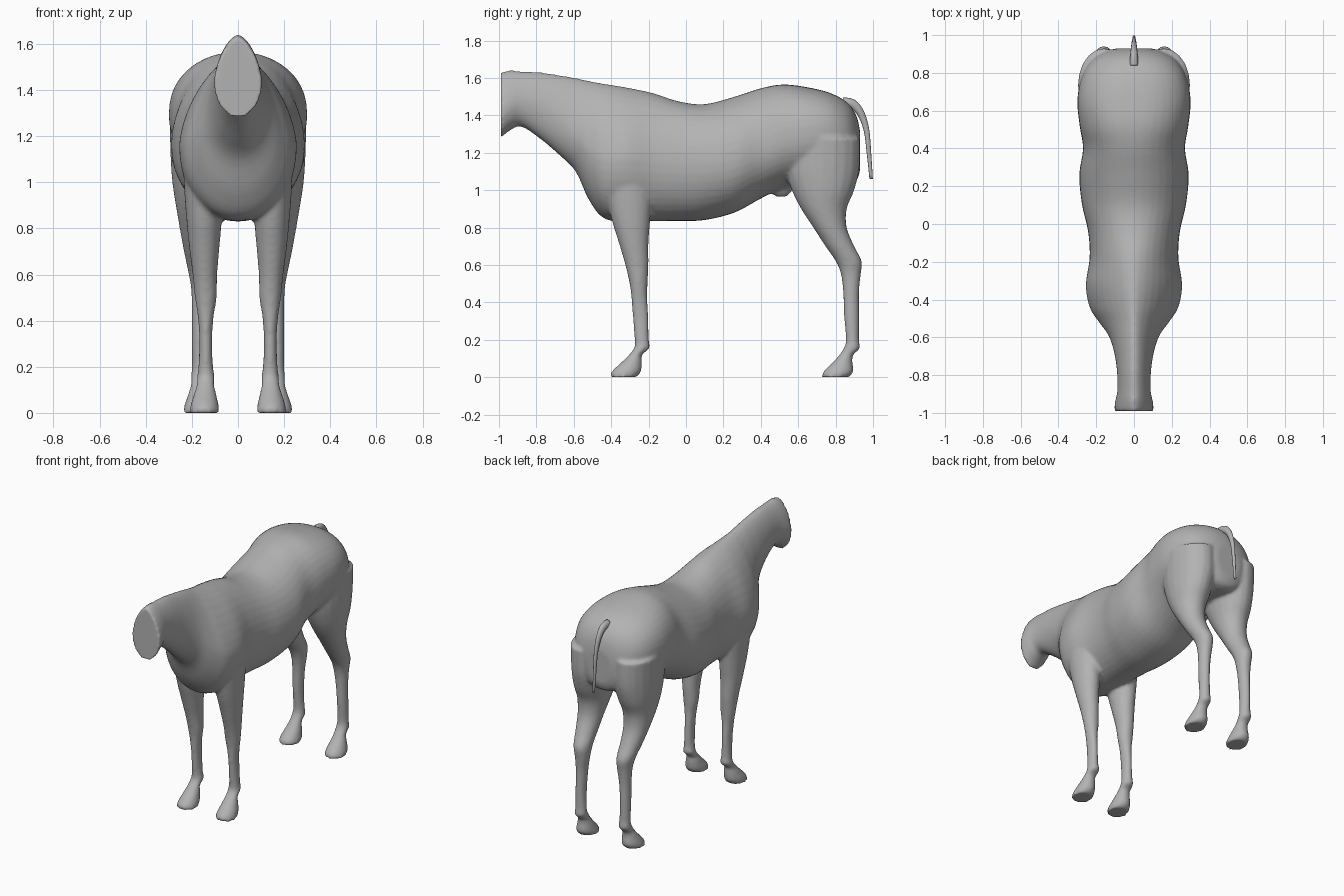
import bpy, bmesh, math
from mathutils import Vector

coat = bpy.data.materials.new("grey coat")
coat.diffuse_color = (0.45, 0.45, 0.45, 1)


def spline_rows(rows, steps=4):
    """Resample rows of numbers along a smooth curve."""
    rows = [Vector(r) for r in rows]
    out = []
    for i in range(len(rows) - 1):
        a, b, c, d = rows[max(i - 1, 0)], rows[i], rows[i + 1], rows[min(i + 2, len(rows) - 1)]
        for s in range(steps):
            t = s / steps
            out.append(0.5 * (2 * b + (c - a) * t + (2 * a - 5 * b + 4 * c - d) * t * t
                              + (3 * b - a - 3 * c + d) * t ** 3))
    return out + [rows[-1]]


def loft(bm, rings):
    """Skin closed rings of points and cap both ends."""
    loops = [[bm.verts.new(p) for p in ring] for ring in rings]
    n = len(loops[0])
    faces = [bm.faces.new((a[i], a[(i + 1) % n], b[(i + 1) % n], b[i]))
             for a, b in zip(loops, loops[1:]) for i in range(n)]
    faces += [bm.faces.new(loops[0]), bm.faces.new(loops[-1])]
    bmesh.ops.recalc_face_normals(bm, faces=faces)


def power(v, e):
    return math.copysign(abs(v) ** (2 / e), v)


def torso_ring(row, n=40):
    y, top, bottom, w, mid, e = row
    ring = []
    for k in range(n):
        a = math.tau * k / n
        c, s = math.cos(a), math.sin(a)
        ex = e if s > 0 else 2.1
        ring.append((w * power(c, ex), y, mid + power(s, ex) * (top - mid if s > 0 else mid - bottom)))
    return ring


def leg_ring(row, side, n=20):
    z, y0, y1, x0, x1 = row
    return [(side * ((x0 + x1) / 2 + (x1 - x0) / 2 * math.cos(math.tau * k / n)),
             (y0 + y1) / 2 + (y1 - y0) / 2 * math.sin(math.tau * k / n), z) for k in range(n)]


# neck, barrel and rump: y, top, bottom, half width, height of widest point, top roundness
torso = [
    (-0.99, 1.63, 1.28, 0.105, 1.43, 1.6),
    (-0.94, 1.64, 1.32, 0.10, 1.45, 1.6),
    (-0.88, 1.635, 1.34, 0.088, 1.47, 1.7),
    (-0.78, 1.63, 1.275, 0.09, 1.45, 1.7),
    (-0.68, 1.615, 1.19, 0.105, 1.38, 1.7),
    (-0.59, 1.60, 1.10, 0.135, 1.29, 1.6),
    (-0.52, 1.585, 0.95, 0.185, 1.20, 1.5),
    (-0.44, 1.57, 0.85, 0.235, 1.16, 1.5),
    (-0.32, 1.55, 0.83, 0.255, 1.16, 1.6),
    (-0.18, 1.52, 0.835, 0.235, 1.15, 1.8),
    (-0.04, 1.475, 0.835, 0.243, 1.14, 2.0),
    (0.10, 1.46, 0.84, 0.275, 1.14, 2.0),
    (0.26, 1.50, 0.88, 0.29, 1.16, 2.0),
    (0.40, 1.545, 0.955, 0.27, 1.22, 2.1),
    (0.52, 1.565, 1.01, 0.288, 1.27, 2.2),
    (0.65, 1.55, 1.03, 0.30, 1.29, 2.3),
    (0.77, 1.52, 1.03, 0.28, 1.29, 2.3),
    (0.86, 1.47, 1.03, 0.23, 1.27, 2.2),
    (0.91, 1.40, 1.05, 0.16, 1.24, 2.1),
    (0.93, 1.32, 1.10, 0.09, 1.22, 2.0),
]
# legs from hoof to root: z, front y, back y, inner x, outer x
front_leg = [
    (0.0, -0.405, -0.265, 0.08, 0.21),
    (0.03, -0.398, -0.24, 0.083, 0.207),
    (0.085, -0.34, -0.235, 0.095, 0.19),
    (0.12, -0.305, -0.235, 0.102, 0.18),
    (0.155, -0.278, -0.195, 0.10, 0.178),
    (0.20, -0.275, -0.198, 0.108, 0.172),
    (0.32, -0.285, -0.20, 0.112, 0.168),
    (0.42, -0.292, -0.207, 0.105, 0.175),
    (0.50, -0.302, -0.205, 0.092, 0.187),
    (0.60, -0.325, -0.20, 0.09, 0.197),
    (0.72, -0.36, -0.20, 0.08, 0.212),
    (0.85, -0.40, -0.19, 0.07, 0.225),
    (1.00, -0.43, -0.18, 0.07, 0.235),
    (1.15, -0.43, -0.19, 0.08, 0.24),
]
hind_leg = [
    (0.0, 0.725, 0.87, 0.105, 0.237),
    (0.03, 0.735, 0.895, 0.108, 0.233),
    (0.085, 0.79, 0.89, 0.12, 0.215),
    (0.12, 0.82, 0.895, 0.127, 0.205),
    (0.155, 0.843, 0.93, 0.125, 0.205),
    (0.20, 0.855, 0.925, 0.13, 0.20),
    (0.32, 0.845, 0.925, 0.133, 0.20),
    (0.45, 0.84, 0.925, 0.125, 0.20),
    (0.55, 0.828, 0.935, 0.112, 0.205),
    (0.62, 0.80, 0.94, 0.105, 0.218),
    (0.70, 0.745, 0.90, 0.10, 0.235),
    (0.80, 0.68, 0.86, 0.09, 0.253),
    (0.90, 0.615, 0.86, 0.07, 0.27),
    (1.00, 0.565, 0.90, 0.045, 0.285),
    (1.12, 0.53, 0.928, 0.02, 0.293),
    (1.28, 0.54, 0.93, 0.02, 0.297),
]

bm = bmesh.new()
loft(bm, [torso_ring(r) for r in spline_rows(torso)])
for side in (-1, 1):
    for leg in (front_leg, hind_leg):
        loft(bm, [leg_ring(r, side) for r in spline_rows(leg)])
# underbelly fold
loft(bm, [leg_ring((z, 0.51 - r, 0.51 + r * 0.9, -r * 0.6, r * 0.6), 1)
          for z, r in ((0.965, 0.03), (0.985, 0.055), (1.03, 0.09), (1.08, 0.09))])
mesh = bpy.data.meshes.new("body_and_legs")
bm.to_mesh(mesh)
bm.free()
mesh.materials.append(coat)
body = bpy.data.objects.new("body_and_legs", mesh)
bpy.context.collection.objects.link(body)

# fuse the parts into one skin and soften the joins
fuse = body.modifiers.new("fuse", 'REMESH')
fuse.mode = 'VOXEL'
fuse.voxel_size = 0.011
fuse.use_smooth_shade = True
soften = body.modifiers.new("soften", 'SMOOTH')
soften.factor = 0.5
soften.iterations = 5

# tail: y, z, radius
bm = bmesh.new()
path = spline_rows([(0.84, 1.465, 0.03), (0.89, 1.46, 0.026), (0.935, 1.41, 0.02),
                    (0.965, 1.32, 0.015), (0.978, 1.20, 0.012), (0.99, 1.06, 0.009)])
rings = []
for i, (y, z, r) in enumerate(path):
    a, b = path[max(i - 1, 0)], path[min(i + 1, len(path) - 1)]
    d = Vector((0, b[0] - a[0], b[1] - a[1])).normalized()
    up = Vector((0, -d.z, d.y))
    rings.append([Vector((r * 0.8 * math.cos(math.tau * k / 12), y, z))
                  + up * r * math.sin(math.tau * k / 12) for k in range(12)])
loft(bm, rings)
mesh = bpy.data.meshes.new("tail")
bm.to_mesh(mesh)
bm.free()
mesh.materials.append(coat)
tail = bpy.data.objects.new("tail", mesh)
bpy.context.collection.objects.link(tail)
for p in mesh.polygons:
    p.use_smooth = True
